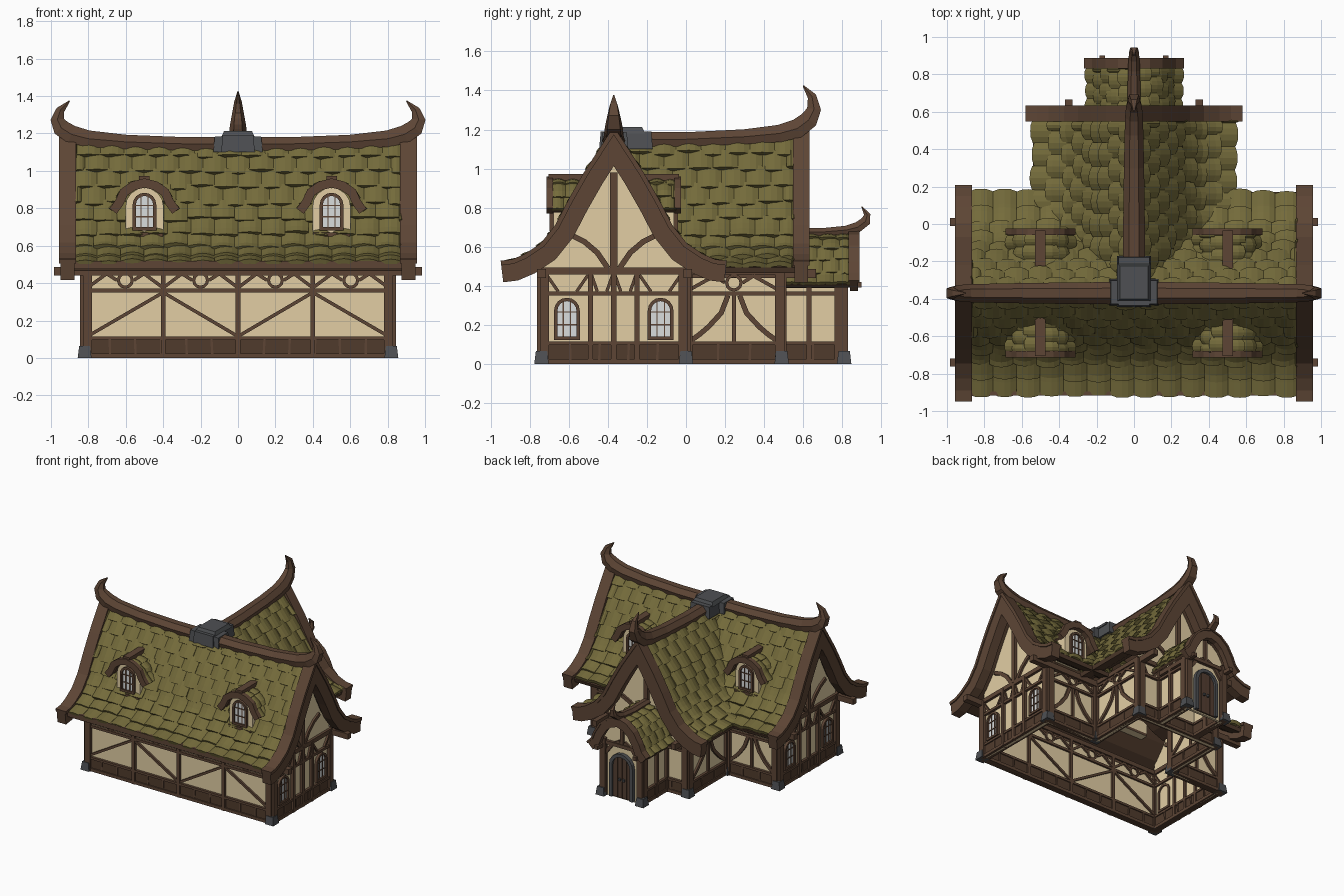
import bpy, bmesh, math, random
from mathutils import Vector

if "Cube" in bpy.data.objects:
    bpy.data.objects.remove(bpy.data.objects["Cube"])
random.seed(4)

def lin(c):
    return [((v / 255 + .055) / 1.055) ** 2.4 for v in c] + [1]
MATS = {}
for name, c in dict(moss_tile=(116, 107, 59), wood=(93, 69, 53), dark_wood=(80, 59, 44), plaster=(226, 206, 164),
                    stone=(78, 80, 83), glass=(218, 221, 221), door_wood=(84, 62, 50)).items():
    MATS[name] = bpy.data.materials.new(name)
    MATS[name].diffuse_color = lin(c)
PARTS = {}
def part(name, mat):
    if name not in PARTS:
        PARTS[name] = (bmesh.new(), mat)
    return PARTS[name][0]

# A frame is (origin, sideways, outwards); v is always up
X, Y, Z = Vector((1, 0, 0)), Vector((0, 1, 0)), Vector((0, 0, 1))
def frame(o, U, N):
    return Vector(o), U, N
def at(F, u, v, n):
    return F[0] + F[1] * u + Z * v + F[2] * n

def loft(bm, rings, closed=False):
    vs = [[bm.verts.new(p) for p in r] for r in rings]
    k = len(vs[0])
    for i in range(len(vs) - (not closed)):
        a, b = vs[i], vs[(i + 1) % len(vs)]
        for j in range(k):
            bm.faces.new((a[j], a[(j + 1) % k], b[(j + 1) % k], b[j]))
    if not closed:
        bm.faces.new(vs[0]); bm.faces.new(vs[-1][::-1])

def normals(pts, closed=False):
    out, m = [], len(pts)
    seg = lambda i: (Vector(pts[(i + 1) % m]) - Vector(pts[i % m])).normalized()
    for i in range(m):
        a = seg(i - 1) if (i or closed) else seg(0)
        b = seg(i) if (i < m - 1 or closed) else a
        na, nb = Vector((-a.y, a.x)), Vector((-b.y, b.x))
        h = (na + nb).normalized()
        out.append(h / max(.4, h.dot(na)))
    return out

def band(bm, F, pts, a, b, n0, n1, closed=False):
    """Strip along a path in the wall plane, offset a and b to its sides."""
    rings = []
    for p, q in zip(pts, normals(pts, closed)):
        s, t = Vector(p) + q * a, Vector(p) + q * b
        rings.append([at(F, *s, n0), at(F, *s, n1), at(F, *t, n1), at(F, *t, n0)])
    loft(bm, rings, closed)

def bar(bm, F, pts, w=.012, n=.016):
    # timbers pass through the wall and show inside as well
    band(bm, F, pts, w, -w, -.034, n)

def prism(bm, F, pts, n0, n1):
    loft(bm, [[at(F, u, v, n0) for u, v in pts], [at(F, u, v, n1) for u, v in pts]])

def block(bm, lo, hi, taper=0):
    loft(bm, [[Vector((x, y, z)) for x, y in ((lo[0] + t, lo[1] + t), (hi[0] - t, lo[1] + t), (hi[0] - t, hi[1] - t), (lo[0] + t, hi[1] - t))]
              for z, t in ((lo[2], 0), (hi[2], taper))])

def sweep(bm, F, pts, hs, ws):
    loft(bm, [[at(F, *(Vector(p) + q * (h * e)), w * f) for e, f in ((1, .45), (0, 1), (-1, .8), (-1, -.8), (0, -1), (1, -.45))]
              for p, q, h, w in zip(pts, normals(pts), hs, ws)])

def mirror(prof):
    return [(-d, z) for d, z in prof[:0:-1]] + prof

def tiles(bm, F, prof, side, n0, n1, rows, cols, keep=None, amp=.018):
    """Overlapping arched tiles with slightly rounded lower edges on one slope."""
    segs = [(Vector(a), Vector(b)) for a, b in zip(prof, prof[1:])]
    L = sum((b - a).length for a, b in segs)
    def P(s):
        for i, (a, b) in enumerate(segs):
            l = (b - a).length
            if s <= l or i == len(segs) - 1:
                t = (b - a) / l
                return a + t * s, Vector((-t.y, t.x))
            s -= l
    step, wid = L / rows, (n1 - n0) / cols
    for r in range(rows):
        off = random.choice((0, .35, .5, .65)) if r % 2 else random.choice((0, .15, .85))
        for c in range(cols + (off > 0)):
            lo = n0 + (c - off) * wid
            hi = min(n1, lo + wid); lo = max(n0, lo)
            mid, hw = (lo + hi) / 2, (hi - lo) / 2 * 1.01
            if keep and not keep(P((r + .5) * step)[0].x, mid):
                continue
            s0 = max(0, (r - .2) * step)
            s1 = min(L + .004, (r + 1.05) * step + random.uniform(-.12, .12) * step)
            lift = random.uniform(.55, 1.1) * amp
            def vert(i, j, drop=0):
                a, t = i / 2 - 1, j / 3
                p, q = P(s0 + (s1 - s0 - .08 * step * a ** 4) * t)
                p = p + q * (lift * (.3 + t) + amp * (1 - a * a) - drop)
                return bm.verts.new(at(F, side * p.x, p.y, mid + a * hw))
            g = [[vert(i, j) for j in range(4)] for i in range(5)]
            edge = [(0, j) for j in range(4)] + [(i, 3) for i in range(1, 5)] + [(4, j) for j in (2, 1, 0)]
            low = [vert(i, j, amp * 1.5) for i, j in edge]
            for i in range(4):
                for j in range(3):
                    bm.faces.new((g[i][j], g[i + 1][j], g[i + 1][j + 1], g[i][j + 1]))
            for k in range(len(edge) - 1):
                (a, b), (c2, d) = edge[k], edge[k + 1]
                bm.faces.new((g[a][b], g[c2][d], low[k + 1], low[k]))

def arch(u, v, w, h, k=8):
    return [(u - w, v)] + [(u - w * math.cos(math.pi * i / k), v + h - w + w * math.sin(math.pi * i / k)) for i in range(k + 1)] + [(u + w, v)]

def window(F, u, v, w, h, n=0):
    prism(part('window_panes', 'glass'), F, arch(u, v, w, h), n, n + .006)
    f = part('window_frames', 'wood')
    band(f, F, arch(u, v, w, h), .008, -.009, n - .03, n + .02, True)
    for k in (-.33, .33):
        band(f, F, [(u + k * w, v), (u + k * w, v + h - w * .1)], .003, -.003, n, n + .012)
    for t in (.35, .68):
        band(f, F, [(u - w, v + h * t), (u + w, v + h * t)], .003, -.003, n, n + .012)

# Roof profiles: distance from ridge, height
ROOF = [(0, 1.15), (.12, .965), (.2, .825), (.27, .69), (.35, .59), (.44, .53), (.54, .492)]
BARGE = ROOF[:-1] + [(.51, .5), (.575, .492)]
PORCH = [(0, .655), (.07, .635), (.13, .585), (.175, .51), (.2, .45), (.245, .405)]
DORMER = [(0, .935), (.06, .92), (.11, .885), (.135, .83), (.168, .785)]

def under(prof, half, drop):
    pts = [(d, z - drop) for d, z in prof if d < half] + [(half, [z for d, z in prof if d >= half][0] - drop)]
    return [(-half, 0), (-half, pts[-1][1])] + mirror(pts)[1:] + [(half, 0)]

def dress(F, half, posts, style, top=.475):
    """Plinth, rails, posts and braces of one wall."""
    w = part('wall_timbers', 'wood')
    prism(part('plinth_boards', 'dark_wood'), F, [(-half, 0), (half, 0), (half, .1), (-half, .1)], -.026, .01)
    for v, t in ((.012, .012), (.105, .009), (.36, .01), (top, .017)):
        bar(w, F, [(-half, v), (half, v)], t, .02)
    for u in posts:
        bar(w, F, [(u, .0), (u, top)], .024 if abs(u) > half - .04 else .013, .024)
    k = max(2, round(half * 2 / .14))
    for i in range(1, k):
        u = -half + 2 * half * i / k
        bar(w, F, [(u, .01), (u + random.uniform(-.006, .006), .1)], .006, .015)
    for i, (a, b) in enumerate(zip(posts, posts[1:])):
        c = (a + b) / 2
        if style in ('diagonal', 'curved'):
            band(w, F, [(c + .037 * math.cos(j * math.pi / 6), .415 + .037 * math.sin(j * math.pi / 6)) for j in range(12)], .008, -.008, -.03, .018, True)
            for s in (-1, 1):
                e = c + s * (b - a) / 2
                bar(w, F, [(c + s * .045, .415), (c + s * .1, .45)], .009)
                bar(w, F, [(c + s * .1, .45), (e, .375)], .009)
        if style == 'diagonal':
            bar(w, F, [(a, .115), (b, .35)] if i % 2 == 0 else [(a, .35), (b, .115)], .009)
        if style == 'curved':
            bar(w, F, [(c, .1), (c, .36)], .01)
            for s in (-1, 1):
                e = (b - a) / 2
                bar(w, F, [(c + s * .03, .35), (c + s * .065, .26), (c + s * e * .55, .19), (c + s * e * .75, .15), (c + s * e * .96, .115)], .013)
        if style == 'gable':
            for s in (-1, 1):
                bar(w, F, [(c + s * (b - a) * .45, .455), (c + s * (b - a) * .2, .37)], .008)
    if style == 'gable':
        bar(w, F, [(0, .48), (0, .98)], .018, .022)
        for s in (-1, 1):
            bar(w, F, [(s * .22, .66), (s * .15, .625), (s * .085, .57), (s * .03, .49)], .014)

plaster = part('plaster_walls', 'plaster')
def wall(F, half, style, posts, top=.49):
    prism(plaster, F, [(-half, 0), (half, 0), (half, top), (-half, top)], -.02, 0)
    dress(F, half, posts, style, top - .015)

# Walls of house, wing and porch
wall(frame((0, -.74, 0), X, -Y), .82, 'diagonal', [-.805, -.4, 0, .4, .805])
for s in (-1, 1):
    G = frame((s * .82, -.37, 0), Y, X * s)
    prism(plaster, G, under(ROOF, .36, .04), -.02, 0)
    dress(G, .37, [-.355, -.12, 0, .12, .355], 'gable')
    for u in (-.24, .24):
        window(G, u, .13, .058, .2)
    wall(frame((s * .59, 0, 0), X, Y), .23, 'curved', [-.21, .21])
    wall(frame((s * .36, .245, 0), Y, X * s), .245, 'curved', [-.235, .235])
    wall(frame((s * .17, .65, 0), Y, X * s), .15, 'plain', [-.02, .135], .42)
WB = frame((0, .49, 0), X, Y)
prism(plaster, WB, under(ROOF, .36, .04), -.02, 0)
dress(WB, .36, [-.345, -.18, .18, .345], 'gable')
PF = frame((0, .8, 0), X, Y)
prism(plaster, PF, under(PORCH, .17, .03), -.02, 0)
w = part('wall_timbers', 'wood')
for s in (-1, 1):
    bar(w, PF, [(s * .165, 0), (s * .165, .46)], .024, .03)
    bar(w, PF, [(s * .15, .34), (s * .09, .42), (s * .02, .46)], .013)
bar(w, PF, [(-.17, .43), (.17, .43)], .014, .024)
bar(w, PF, [(0, .43), (0, .62)], .013, .02)

# Door with iron surround
prism(part('door', 'door_wood'), PF, arch(0, .01, .085, .34), 0, .012)
ds = part('door_surround', 'stone')
band(ds, PF, arch(0, .01, .085, .34), .02, -.006, 0, .03)
for u in (-.04, 0, .04):
    bar(part('door_battens', 'dark_wood'), PF, [(u, .01), (u, .33)], .003, .016)
for u in (-.018, .018):
    block(ds, (u - .008, .81, .15), (u + .008, .826, .168))

# Foundation stones
st = part('foundation_stones', 'stone')
for s in (-1, 1):
    for x, y in ((.82, -.74), (.82, 0), (.36, 0), (.36, .49), (.175, .81)):
        block(st, (s * x - .037, y - .037, 0), (s * x + .037, y + .037, .065), .008)

# Purlins with projecting ends, eave beams
pur = part('purlins', 'wood')
for y in (-.74, .01):
    block(pur, (-.985, y - .022, .44), (.985, y + .022, .485))
for s in (-1, 1):
    block(pur, (s * .35 - .02, 0, .44), (s * .35 + .02, .665, .485))
    block(pur, (s * .17 - .015, .5, .39), (s * .17 + .015, .9, .42))
block(pur, (-.9, -.918, .475), (.9, -.895, .518))

# Roof decks, bargeboards and tiles
MR, WR = frame((0, -.37, 0), Y, X), frame((0, 0, 0), X, Y)
deck, barge, tl = part('roof_decks', 'dark_wood'), part('bargeboards', 'wood'), part('main_roof_tiles', 'moss_tile')
band(deck, MR, mirror(ROOF), 0, -.03, -.89, .89)
band(deck, WR, mirror(ROOF), 0, -.03, -.3, .57)
band(deck, WR, mirror(PORCH), 0, -.02, .45, .85)
for s in (-1, 1):
    lo, hi = sorted((s * .875, s * .95))
    band(barge, MR, mirror(BARGE), .025, -.075, lo, hi)
    band(barge, MR, mirror(BARGE), .036, .012, lo - .008, hi + .008)
band(barge, WR, mirror(BARGE), .025, -.075, .555, .625)
band(barge, WR, mirror(BARGE), .036, .012, .547, .633)
band(barge, WR, mirror(PORCH), .022, -.045, .84, .88)
band(barge, WR, mirror(PORCH), .03, .015, .832, .888)
tiles(tl, MR, ROOF, -1, -.88, .88, 9, 14)
tiles(tl, MR, ROOF, 1, -.88, .88, 9, 14, lambda d, n: abs(n) > d - .1)
wt, pt = part('wing_roof_tiles', 'moss_tile'), part('porch_roof_tiles', 'moss_tile')
for s in (-1, 1):
    tiles(wt, WR, ROOF, s, -.32, .56, 9, 7, lambda d, n: d < n + .45)
    tiles(pt, WR, PORCH, s, .5, .84, 5, 4, None, .012)

# Ridge beams ending in curled horns
rb = part('ridge_horns', 'wood')
half = [(0, 1.145), (.3, 1.145), (.6, 1.155), (.8, 1.172), (.89, 1.195), (.945, 1.23), (.966, 1.275), (.95, 1.325), (.9, 1.375)]
hs = [.036, .036, .038, .044, .048, .045, .034, .022, .003]
ws = [.06, .058, .054, .05, .048, .042, .032, .02, .003]
sweep(rb, frame((0, -.37, 0), X, -Y), mirror(half), hs[:0:-1] + hs, ws[:0:-1] + ws)
SY = frame((0, 0, 0), Y, X)
sweep(rb, SY, [(-.3, 1.15), (0, 1.15), (.3, 1.163), (.48, 1.18), (.57, 1.205), (.63, 1.25), (.656, 1.305), (.645, 1.37), (.6, 1.425)], hs, ws)
sweep(rb, SY, [(.5, .675), (.7, .675), (.82, .685), (.88, .7), (.92, .73), (.928, .765), (.9, .805)],
      [.02, .02, .022, .026, .024, .015, .002], [.035, .035, .032, .03, .026, .016, .002])

# Stone cap where the ridges meet
cap = part('ridge_cap', 'stone')
block(cap, (-.132, -.435, 1.1), (.132, -.295, 1.185), .008)
block(cap, (-.09, -.445, 1.1), (.09, -.17, 1.19), .008)
block(cap, (-.09, -.415, 1.18), (.09, -.21, 1.212), .015)

# Dormers on both slopes
dt, da = part('dormer_tiles', 'moss_tile'), part('dormer_arches', 'wood')
for x in (-.5, .5):
    for N in (-Y, Y):
        D = frame((x, -.37, 0), X, N)
        prism(part('dormer_walls', 'plaster'), D, arch(0, .65, .102, .26), .2, .308)
        band(deck, D, mirror(DORMER), .0, -.018, .06, .32)
        band(da, D, mirror(DORMER), .024, -.024, .31, .345)
        band(da, D, [(-.1, .66), (.1, .66)], .01, -.01, .2, .325)
        band(da, D, [(-.028, .958), (.028, .958)], .014, -.02, .13, .335)
        for s in (-1, 1):
            tiles(dt, D, DORMER, s, .1, .32, 3, 3, None, .013)
        window(D, 0, .69, .055, .185, .308)

for name, (bm, mat) in PARTS.items():
    bmesh.ops.recalc_face_normals(bm, faces=bm.faces)
    me = bpy.data.meshes.new(name)
    bm.to_mesh(me)
    bm.free()
    me.materials.append(MATS[mat])
    bpy.context.collection.objects.link(bpy.data.objects.new(name, me))

for m in bpy.data.materials:
    if m.users and not m.is_grease_pencil:
        m.use_nodes = True
        m.node_tree.nodes["Principled BSDF"].inputs["Base Color"].default_value = m.diffuse_color
